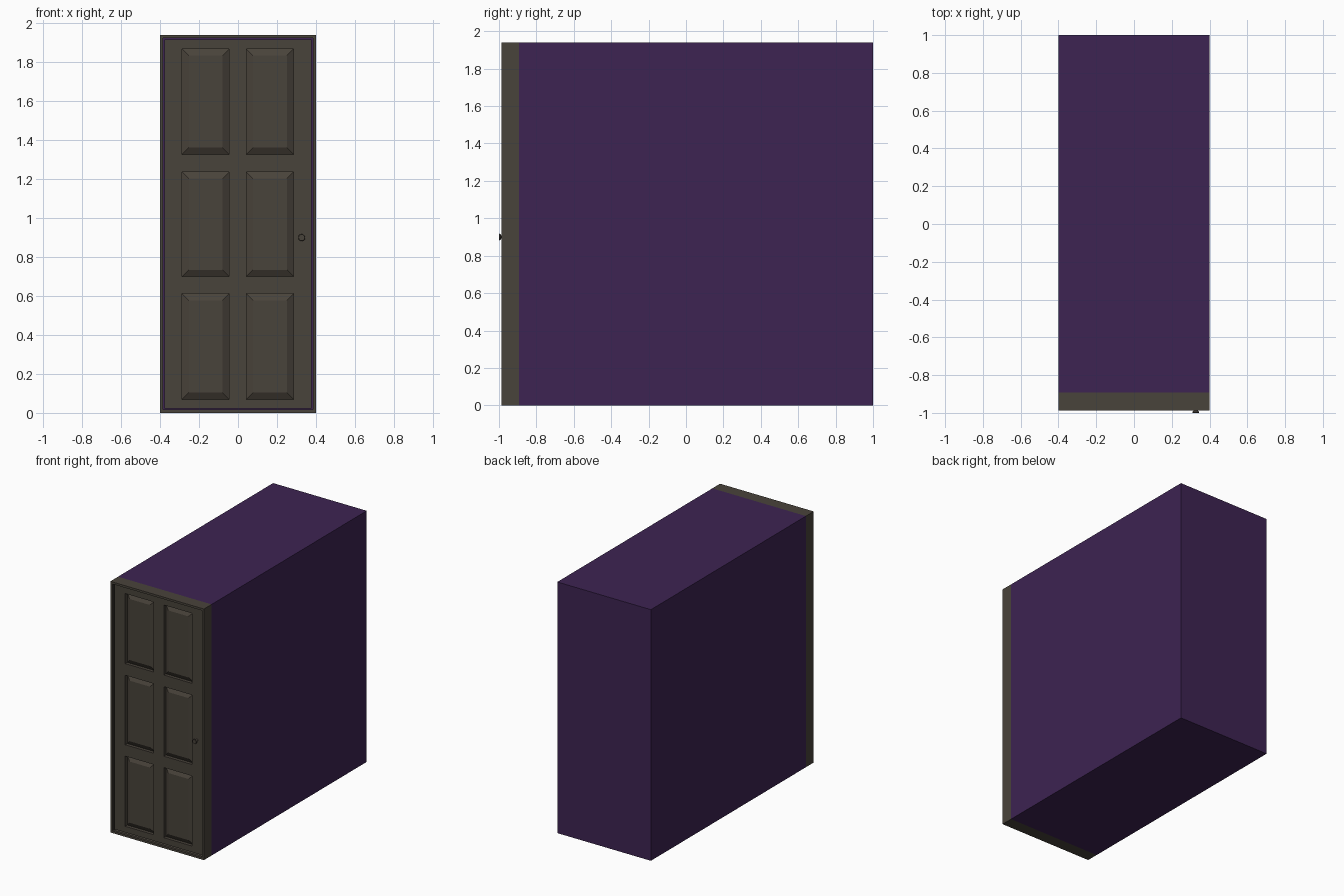
import bpy, bmesh, math
from mathutils import Matrix

if "Cube" in bpy.data.objects:
    bpy.data.objects.remove(bpy.data.objects["Cube"])

W, H = 0.4, 1.94                 # half width, height
FRONT, JOIN, BACK = -0.987, -0.893, 1.0
SLAB = FRONT + 0.02              # door leaf sits back inside the frame
RIM = 0.023


def material(name, rgb):
    m = bpy.data.materials.new(name)
    m.diffuse_color = (*rgb, 1)
    m.use_nodes = True
    m.node_tree.nodes["Principled BSDF"].inputs["Base Color"].default_value = m.diffuse_color
    return m


purple = material("dark purple", (0.047, 0.017, 0.085))
wood = material("dark grey brown", (0.066, 0.056, 0.043))


def finish(name, bm, mat):
    me = bpy.data.meshes.new(name)
    bm.to_mesh(me)
    bm.free()
    me.materials.append(mat)
    ob = bpy.data.objects.new(name, me)
    bpy.context.collection.objects.link(ob)
    return ob


def box(y0, y1):
    bm = bmesh.new()
    bmesh.ops.create_cube(bm, size=1)
    for v in bm.verts:
        v.co = (v.co.x * 2 * W, (y0 + y1) / 2 + v.co.y * (y1 - y0), (v.co.z + 0.5) * H)
    return bm


# body behind the door
finish("passage_body", box(JOIN, BACK), purple)

# frame with a pocket for the door leaf
bm = box(FRONT, JOIN)
face = min(bm.faces, key=lambda f: f.calc_center_median().y)
bmesh.ops.inset_region(bm, faces=[face], thickness=RIM)
ring = list(face.verts)
ext = bmesh.ops.extrude_discrete_faces(bm, faces=[face])["faces"][0]
for v in ext.verts:
    v.co.y = SLAB
bmesh.ops.delete(bm, geom=[ext], context='FACES_ONLY')
finish("door_frame", bm, wood)

# door leaf: grid whose odd cells become raised panels
xs = [-W + RIM, -0.287, -0.045, 0.043, 0.285, W - RIM]
zs = [RIM, 0.07, 0.612, 0.70, 1.237, 1.327, 1.868, H - RIM]
bm = bmesh.new()
grid = [[bm.verts.new((x, SLAB, z)) for x in xs] for z in zs]
panels = []
for j in range(len(zs) - 1):
    for i in range(len(xs) - 1):
        f = bm.faces.new((grid[j][i], grid[j][i + 1], grid[j + 1][i + 1], grid[j + 1][i]))
        if i % 2 and j % 2:
            panels.append(f)
for f in panels:
    ext = bmesh.ops.extrude_discrete_faces(bm, faces=[f])["faces"][0]
    for v in ext.verts:                      # sunk recess
        v.co.y = SLAB + 0.025
    bmesh.ops.inset_individual(bm, faces=[ext], thickness=0.049)
    for v in ext.verts:                      # raised field
        v.co.y = SLAB + 0.005
bmesh.ops.recalc_face_normals(bm, faces=bm.faces)
if sum(f.normal.y * f.calc_area() for f in bm.faces) > 0:
    bmesh.ops.reverse_faces(bm, faces=bm.faces)
finish("door_leaf", bm, wood)

# knob: stem and flared head
bm = bmesh.new()
for r1, r2, y0, y1 in ((0.009, 0.009, SLAB, -0.988), (0.012, 0.018, -0.988, -0.994), (0.018, 0.016, -0.994, -1.0)):
    m = Matrix.Translation((0.327, (y0 + y1) / 2, 0.9)) @ Matrix.Rotation(math.pi / 2, 4, 'X')
    bmesh.ops.create_cone(bm, cap_ends=True, segments=12, radius1=r1, radius2=r2,
                          depth=abs(y1 - y0), matrix=m)
finish("door_knob", bm, wood)
